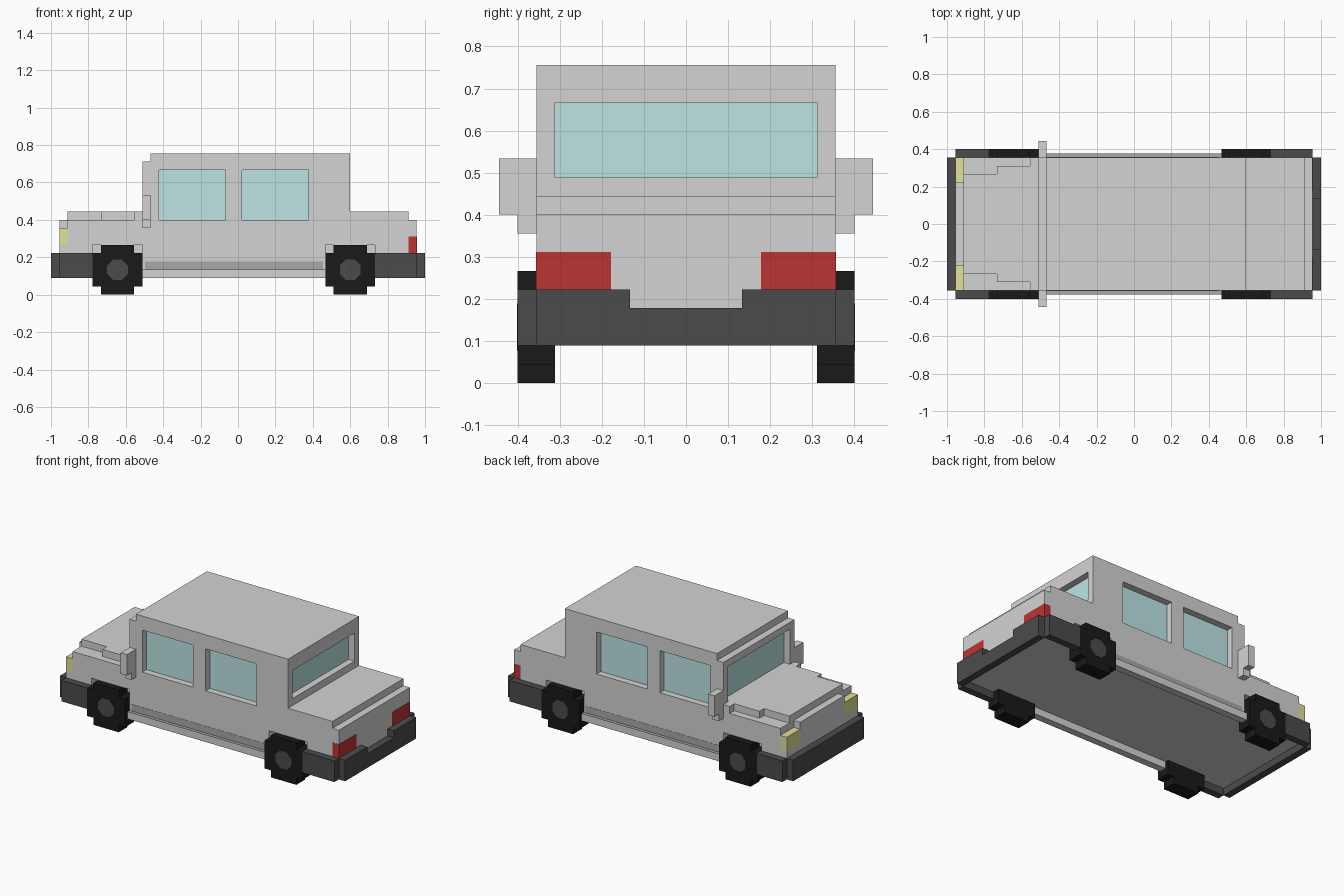
import bpy
import bmesh
import math
from mathutils import Matrix, Vector

default_cube = bpy.data.objects.get("Cube")
if default_cube:
    bpy.data.objects.remove(default_cube, do_unlink=True)

# Everything sits on a block grid: 45 blocks long, x from the nose, y from the centre line
U = 2 / 45


def material(name, hex_code):
    channels = [int(hex_code[i:i + 2], 16) / 255 for i in (0, 2, 4)]
    linear = [c / 12.92 if c < 0.04 else ((c + 0.055) / 1.055) ** 2.4 for c in channels]
    mat = bpy.data.materials.new(name)
    mat.use_nodes = True
    mat.diffuse_color = (*linear, 1)
    mat.node_tree.nodes["Principled BSDF"].inputs["Base Color"].default_value = (*linear, 1)
    return mat


PAINT = material("light grey paint", "D4D4D4")
TRIM = material("mid grey trim", "A9A9A9")
PLASTIC = material("dark grey plastic", "4B4B4B")
RUBBER = material("black rubber", "191919")
GLASS = material("pale teal glass", "BDE5E5")
YELLOW = material("headlight yellow", "E2E298")
RED = material("taillight red", "BC3434")


def finish(name, bm, mat):
    mesh = bpy.data.meshes.new(name)
    bm.to_mesh(mesh)
    bm.free()
    mesh.materials.append(mat)
    obj = bpy.data.objects.new(name, mesh)
    bpy.context.collection.objects.link(obj)
    return obj


def blocks(name, mat, *ranges, sides=False):
    """Boxes given as (x, y, z) ranges; sides=True repeats each box across y."""
    bm = bmesh.new()
    for xr, yr, zr in ranges:
        for y0, y1 in ([yr, (-yr[1], -yr[0])] if sides else [yr]):
            low = Vector((xr[0] - 22.5, y0, zr[0])) * U
            high = Vector((xr[1] - 22.5, y1, zr[1])) * U
            place = Matrix.Translation((low + high) / 2) @ Matrix.Diagonal((*(high - low), 1))
            bmesh.ops.create_cube(bm, size=1, matrix=place)
    return finish(name, bm, mat)


def carve(obj, *cutters):
    """Subtract the cutters, keep the result and remove the helpers."""
    for cutter in cutters:
        cutter.hide_render = True
        mod = obj.modifiers.new("cut", "BOOLEAN")
        mod.operation = "DIFFERENCE"
        mod.solver = "EXACT"
        mod.object = cutter
    depsgraph = bpy.context.evaluated_depsgraph_get()
    mesh = bpy.data.meshes.new_from_object(obj.evaluated_get(depsgraph))
    obj.modifiers.clear()
    obj.data = mesh
    for cutter in cutters:
        bpy.data.objects.remove(cutter, do_unlink=True)


FULL = (-8, 8)
AXLES = {"front": 8, "rear": 36}

# Lower body with wheel arches; its floor lies above the bumper and sill bottoms
lower_body = blocks("lower_body", PAINT, ((2, 44), FULL, (3, 9)))
carve(lower_body, *[blocks(end + "_arch_cutter", PAINT, ((x - 3, x + 3), (7, 9), (1, 6)), sides=True)
                    for end, x in AXLES.items()])
blocks("nose", PAINT, ((1, 2), (-5, 5), (3, 9)))
blocks("nose_corners", PAINT, ((1, 2), (5, 8), (3, 6)), sides=True)

# Stepped hood and boot lid
blocks("hood", PAINT, ((2, 6), (-6, 6), (9, 10)), ((6, 10), (-7, 7), (9, 10)),
       ((10, 11), FULL, (9, 10)))
blocks("boot_lid", PAINT, ((36, 43), FULL, (9, 10)))

# Cabin with recessed windows
cabin = blocks("cabin", PAINT, ((12, 36), FULL, (9, 17)))
side_windows = [(13, 21), (23, 31)]
carve(cabin,
      blocks("side_cutter", PAINT, *[(x, (7, 9), (8.5, 15)) for x in side_windows], sides=True),
      blocks("rear_cutter", PAINT, ((35, 37), (-7, 7), (11, 15))))
blocks("windscreen_frame", PAINT, ((11, 12), (-8, -7), (9, 16)), ((11, 12), (7, 8), (9, 16)),
       ((11, 12), (-7, 7), (15, 16)), ((11, 12), (-7, 7), (9, 10)))

# Glass plates
blocks("side_glass", GLASS, *[(x, (7, 7.05), (9, 15)) for x in side_windows], sides=True)
blocks("windscreen", GLASS, ((11.95, 12), (-7, 7), (10, 15)))
blocks("rear_glass", GLASS, ((35, 35.05), (-7, 7), (11, 15)))

# Bumpers, wrapping along the sides as far as the wheels
blocks("front_bumper", PLASTIC, ((0, 1), FULL, (2, 5)))
blocks("rear_bumper", PLASTIC, ((44, 45), FULL, (2, 4)), ((44, 45), (-8, -3), (4, 5)),
       ((44, 45), (3, 8), (4, 5)))
blocks("side_bumpers", PLASTIC, ((1, 5), (8, 9), (2, 5)), ((39, 44), (8, 9), (2, 5)), sides=True)

# Sills between the wheels, with a darker step and band above
blocks("sills", PAINT, ((11, 33), (7.5, 8.5), (2, 3)), sides=True)
blocks("sill_trim", TRIM, ((11, 33), (8, 8.5), (3, 3.03)), ((11.3, 32.7), (8, 8.03), (3, 4)),
       sides=True)

# Lights
blocks("headlights", YELLOW, ((1, 2), (5, 8), (6, 8)), sides=True)
blocks("taillights", RED, ((43, 44.02), (4, 8.02), (5, 7)), sides=True)

# Door mirrors
blocks("mirrors", PAINT, ((11, 12), (8, 10), (9, 12)), ((11, 12), (8, 9), (8, 9)), sides=True)

# Wheels: notched block tyres with round hub caps
for end, x in AXLES.items():
    blocks(end + "_tyres", RUBBER, ((x - 3, x + 3), (7, 9), (1, 5)),
           ((x - 2, x + 2), (7, 9), (0, 1)), ((x - 2, x + 2), (7, 9), (5, 6)), sides=True)
    bm = bmesh.new()
    for side in (-1, 1):
        place = (Matrix.Translation(Vector((x - 22.5, side * 9, 3)) * U)
                 @ Matrix.Rotation(math.pi / 2, 4, "X") @ Matrix.Rotation(math.pi / 8, 4, "Z"))
        bmesh.ops.create_cone(bm, cap_ends=True, segments=8, radius1=1.35 * U,
                              radius2=1.35 * U, depth=0.1 * U, matrix=place)
    finish(end + "_hub_caps", bm, PLASTIC)
